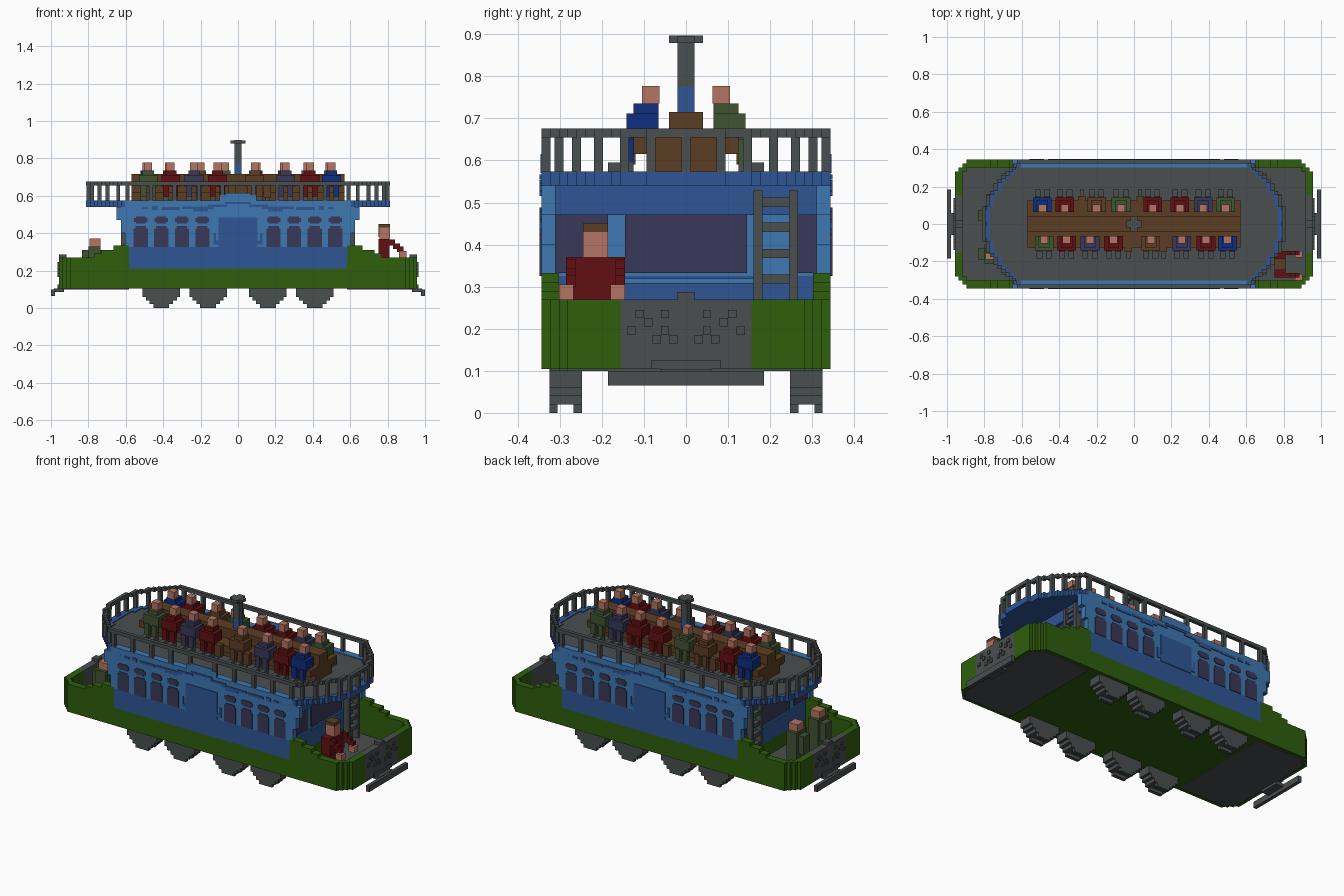
import bpy, bmesh

V = 1 / 48  # block size

if "Cube" in bpy.data.objects:
    bpy.data.objects.remove(bpy.data.objects["Cube"])


def material(name, rgb):
    m = bpy.data.materials.new(name)
    m.use_nodes = True
    lin = [((c / 255 + 0.055) / 1.055) ** 2.4 if c > 10 else c / 255 / 12.92 for c in rgb]
    m.diffuse_color = (*lin, 1)
    m.node_tree.nodes["Principled BSDF"].inputs["Base Color"].default_value = (*lin, 1)
    return m


GREEN = material("hull green", (46, 94, 12))
GREY = material("iron grey", (74, 78, 79))
LIGHT = material("light blue", (62, 120, 178))
BLUE = material("dark blue", (46, 86, 150))
GLASS = material("purple glass", (57, 56, 88))
RED = material("coat red", (98, 16, 18))
BROWN = material("wood brown", (92, 61, 36))
SKIN = material("skin", (180, 117, 98))
OLIVE = material("coat olive", (64, 84, 50))
NAVY = material("coat navy", (15, 46, 126))


def part(name, mat, boxes, mx=False, my=False):
    """One object made of boxes (x0, x1, y0, y1, z0, z1), optionally mirrored in x and y."""
    bm = bmesh.new()
    for sx in ((1, -1) if mx else (1,)):
        for sy in ((1, -1) if my else (1,)):
            for x0, x1, y0, y1, z0, z1 in boxes:
                v = bmesh.ops.create_cube(bm, size=1)["verts"]
                for p in v:
                    p.co.x = sx * (x0 + (x1 - x0) * (p.co.x + 0.5))
                    p.co.y = sy * (y0 + (y1 - y0) * (p.co.y + 0.5))
                    p.co.z = z0 + (z1 - z0) * (p.co.z + 0.5)
    bmesh.ops.recalc_face_normals(bm, faces=bm.faces)
    me = bpy.data.meshes.new(name)
    bm.to_mesh(me)
    bm.free()
    me.materials.append(mat)
    ob = bpy.data.objects.new(name, me)
    bpy.context.collection.objects.link(ob)
    return ob


def raster(test, z0, z1):
    """Boxes for each run of cells, row by row, where test(x, y) holds."""
    out = []
    for j in range(-16, 17):
        start = None
        for i in range(-48, 49):
            ok = i < 48 and test((i + 0.5) * V, j * V)
            if ok and start is None:
                start = i
            elif not ok and start is not None:
                out.append((start * V, i * V, (j - 0.5) * V, (j + 0.5) * V, z0, z1))
                start = None
    return out


def hull(x, y):
    return abs(x) < 0.958 and abs(y) < 0.344 and abs(x) + abs(y) < 1.235


def deck(x, y):
    return abs(y) < 0.344 and abs(x) < 0.6 + 0.2125 * (1 - (abs(y) / 0.352) ** 2.2)


def inner(shape, x, y, n):
    d = n * V
    return all(shape(x + a, y + b) for a, b in ((d, 0), (-d, 0), (0, d), (0, -d)))


def wall(x, y):
    return abs(x) > 0.584 and hull(x, y) and not inner(hull, x, y, 2)


def dash(x, y):
    return abs(x) > 0.9 and abs(y) < 0.146


# Hull: centre block, end walls that step up to the cabin, end floors
part("hull_centre", GREEN, [(-0.584, 0.584, -0.344, 0.344, 0.104, 0.21)])
part("hull_walls", GREEN, raster(lambda x, y: wall(x, y) and not dash(x, y), 0.104, 0.27)
     + raster(lambda x, y: wall(x, y) and abs(x) < 0.77, 0.27, 0.29)
     + raster(lambda x, y: wall(x, y) and abs(x) < 0.72, 0.29, 0.31)
     + raster(lambda x, y: wall(x, y) and abs(x) < 0.67, 0.31, 0.333))
part("platform_floors", GREY, raster(lambda x, y: abs(x) > 0.584 and inner(hull, x, y, 1), 0.1, 0.125))
part("dash_panels", GREY, raster(lambda x, y: wall(x, y) and dash(x, y), 0.104, 0.27)
     + [(s - 0.02, s + 0.02, -0.02, 0.02, 0.27, 0.287) for s in (-0.938, 0.938)])
part("dash_ornament", GREY,
     [(0.955, 0.964, y, y + 0.02, z, z + 0.02) for y, z in
      ((0.02, 0.165), (0.04, 0.185), (0.06, 0.165), (0.08, 0.205), (0.1, 0.225), (0.12, 0.185), (0.04, 0.225))]
     + [(0.955, 0.964, 0, 0.083, 0.104, 0.125)], True, True)
part("bumpers", GREY, [(0.979, 1.0, -0.185, 0.185, 0.065, 0.1), (0.93, 0.985, -0.06, 0.06, 0.085, 0.104)], True)

# Wheels: stepped discs with a recessed middle
wheels = []
for cx in (0.16, 0.41):
    for w, z0, z1 in ((0.1, 0.06, 0.104), (0.083, 0.04, 0.06), (0.0625, 0.02, 0.04)):
        wheels.append((cx - w, cx + w, 0.247, 0.325, z0, z1))
    for y in (0.247, 0.305):
        wheels.append((cx - 0.042, cx + 0.042, y, y + 0.02, 0, 0.02))
part("wheels", GREY, wheels, True, True)

# Cabin body
part("cabin_lower", BLUE, [(-0.584, 0.584, -0.344, 0.344, 0.21, 0.325)])
part("cabin_upper", LIGHT, [(-0.584, 0.584, -0.344, 0.344, 0.325, 0.54)])
part("canopy_brackets", LIGHT, [(0.58, 0.605, 0.31, 0.344, 0.333, 0.54), (0.6, 0.625, 0.31, 0.344, 0.4, 0.54),
                                (0.62, 0.65, 0.31, 0.344, 0.47, 0.54)], True, True)
part("end_beams", BLUE, [(0.58, 0.61, -0.31, 0.31, 0.47, 0.54)], True)

# Side windows with clipped corners, fanlights above
panes = []
for k in range(4):
    x = 0.19 + 0.11 * k
    panes += [(x - 0.038, x + 0.038, 0.34, 0.348, 0.327, 0.425), (x - 0.028, x + 0.028, 0.34, 0.348, 0.425, 0.438),
              (x - 0.036, x + 0.036, 0.34, 0.348, 0.46, 0.48), (x - 0.026, x + 0.026, 0.34, 0.348, 0.452, 0.488)]
part("side_windows", GLASS, panes, True, True)
part("side_centre_panel", BLUE, [(0, 0.105, 0.34, 0.348, 0.325, 0.485), (0.105, 0.13, 0.34, 0.348, 0.34, 0.36),
                                 (0.117, 0.13, 0.34, 0.348, 0.36, 0.4)], True, True)
part("side_scrollwork", BLUE,
     [(0, 0.07, 0.34, 0.348, 0.555, 0.567), (0.06, 0.16, 0.34, 0.348, 0.54, 0.553),
      (0.13, 0.3, 0.34, 0.348, 0.528, 0.542), (0.31, 0.41, 0.34, 0.348, 0.525, 0.54),
      (0.16, 0.24, 0.34, 0.348, 0.515, 0.53), (0.43, 0.46, 0.34, 0.348, 0.525, 0.545),
      (0.48, 0.51, 0.34, 0.348, 0.528, 0.54)], True, True)
part("side_signboards", LIGHT, [(-0.1, 0.1, 0.34, 0.346, 0.57, 0.605), (-0.07, 0.07, 0.34, 0.346, 0.605, 0.615)], False, True)

# End wall windows and trim
part("end_windows", GLASS, [(0.58, 0.59, -0.145, 0.145, 0.333, 0.47), (0.58, 0.59, -0.31, -0.185, 0.333, 0.47),
                            (0.58, 0.59, 0.265, 0.31, 0.333, 0.47)], True)
part("end_sill", LIGHT, [(0.58, 0.589, -0.145, 0.16, 0.308, 0.32)], True)

# Ladders up to the deck
part("ladders", GREY, [(0.59, 0.625, 0.16, 0.182, 0.125, 0.53), (0.59, 0.625, 0.245, 0.266, 0.125, 0.53)]
     + [(0.592, 0.62, 0.18, 0.25, z, z + 0.022) for z in (0.183, 0.245, 0.307, 0.368, 0.43, 0.49)], True)

# Upper deck, rim and railing
part("deck_floor", GREY, raster(lambda x, y: inner(deck, x, y, 2), 0.55, 0.569))
part("deck_underside", BLUE, raster(lambda x, y: abs(x) > 0.584 and inner(deck, x, y, 2), 0.54, 0.55))


def rim(x, y):
    return deck(x, y) and not inner(deck, x, y, 2)


def rail(x, y):
    return deck(x, y) and not inner(deck, x, y, 1)


part("deck_rim_ends", BLUE, raster(lambda x, y: rim(x, y) and abs(x) > 0.604, 0.54, 0.574))
part("deck_rim_sides", LIGHT, raster(lambda x, y: rim(x, y) and abs(x) < 0.604, 0.54, 0.574))
part("handrail", GREY, raster(rail, 0.655, 0.676))
posts = []
for x, y in ((0.8, 0), (0.8, 0.083), (0.781, 0.146), (0.74, 0.208), (0.698, 0.26), (0.64, 0.302),
             (0.59, 0.333), (0.465, 0.333), (0.34, 0.333), (0.21, 0.333), (0.083, 0.333)):
    posts.append((x - 0.0104, x + 0.0104, y - 0.0104, y + 0.0104, 0.574, 0.655))
part("rail_posts", GREY, posts, True, True)

# Back-to-back bench and central pole
part("bench", BROWN, [(-0.57, 0.57, -0.04, 0.04, 0.569, 0.715), (-0.57, 0.57, -0.125, 0.125, 0.615, 0.655),
                      (-0.57, 0.57, -0.08, 0.08, 0.569, 0.615)])
part("pole_base", BLUE, [(-0.02, 0.02, -0.02, 0.02, 0.715, 0.775)])
part("pole", GREY, [(-0.02, 0.02, -0.02, 0.02, 0.775, 0.88), (-0.04, 0.04, -0.02, 0.02, 0.88, 0.896),
                    (-0.02, 0.02, -0.04, 0.04, 0.879, 0.897)])

# Seated passengers on both sides of the bench
rows = {
    -1: ((-0.48, OLIVE), (-0.36, RED), (-0.235, GLASS), (-0.11, RED), (0.09, BROWN),
         (0.255, GLASS), (0.385, RED), (0.5, NAVY)),
    1: ((-0.49, NAVY), (-0.37, RED), (-0.2, BROWN), (-0.07, OLIVE), (0.1, RED),
        (0.245, RED), (0.37, GLASS), (0.49, OLIVE)),
}
for s, people in rows.items():
    side = "front" if s < 0 else "back"
    for n, (x, mat) in enumerate(people):
        def seat(x0, x1, y0, y1, z0, z1):
            return (x + x0, x + x1, min(s * y0, s * y1), max(s * y0, s * y1), z0, z1)
        part(f"{side}_passenger_{n}_coat", mat,
             [seat(-0.03, 0.03, 0.065, 0.125, 0.655, 0.735), seat(-0.05, 0.05, 0.065, 0.142, 0.65, 0.712)]
             + [seat(a, a + 0.03, 0.125, 0.148, 0.595, 0.66) for a in (-0.04, 0.01)])
        part(f"{side}_passenger_{n}_head", SKIN, [seat(-0.021, 0.021, 0.063, 0.105, 0.735, 0.777)])
        part(f"{side}_passenger_{n}_feet", GREY,
             [seat(a, a + 0.03, 0.125, 0.185, 0.568, 0.595) for a in (-0.04, 0.01)])
    # Footrests and seat fronts of the empty places
    xs = [-0.53 + 0.0625 * k for k in range(18)]
    free = [x for x in xs if all(abs(x - p[0]) > 0.06 for p in people)]
    y0, y1 = sorted((s * 0.12, s * 0.15))
    part(f"{side}_seat_fronts", BROWN, [(x - 0.02, x + 0.02, y0, y1, 0.59, 0.66) for x in free])
    y0, y1 = sorted((s * 0.15, s * 0.185))
    part(f"{side}_footrests", GREY, [(x - 0.01, x + 0.01, y0, y1, 0.568, 0.59) for x in free])

# Driver on the +x platform, arms reaching for the controls
part("driver_body", RED, [(0.75, 0.81, -0.285, -0.145, 0.27, 0.37), (0.75, 0.8, -0.265, -0.165, 0.125, 0.27)]
     + [(x, x + 0.035, y, y + 0.022, z, z + 0.03) for y in (-0.285, -0.167)
        for x, z in ((0.805, 0.335), (0.83, 0.315), (0.85, 0.298))])
part("driver_hands", SKIN, [(0.86, 0.9, y, y + 0.035, 0.27, 0.305) for y in (-0.302, -0.18)])
part("driver_head", SKIN, [(0.757, 0.812, -0.245, -0.185, 0.37, 0.43)])
part("driver_hair", BROWN, [(0.75, 0.812, -0.245, -0.185, 0.43, 0.45), (0.75, 0.757, -0.245, -0.185, 0.38, 0.43)])

# Two people standing on the -x platform
for n, y in enumerate((0.045, -0.16)):
    part(f"rider_{n}_coat", OLIVE, [(-0.835, -0.725, y - 0.03, y + 0.03, 0.2, 0.31),
                                    (-0.8, -0.735, y - 0.05, y + 0.05, 0.125, 0.33)])
    part(f"rider_{n}_head", SKIN, [(-0.795, -0.735, y - 0.03, y + 0.03, 0.33, 0.372)])
